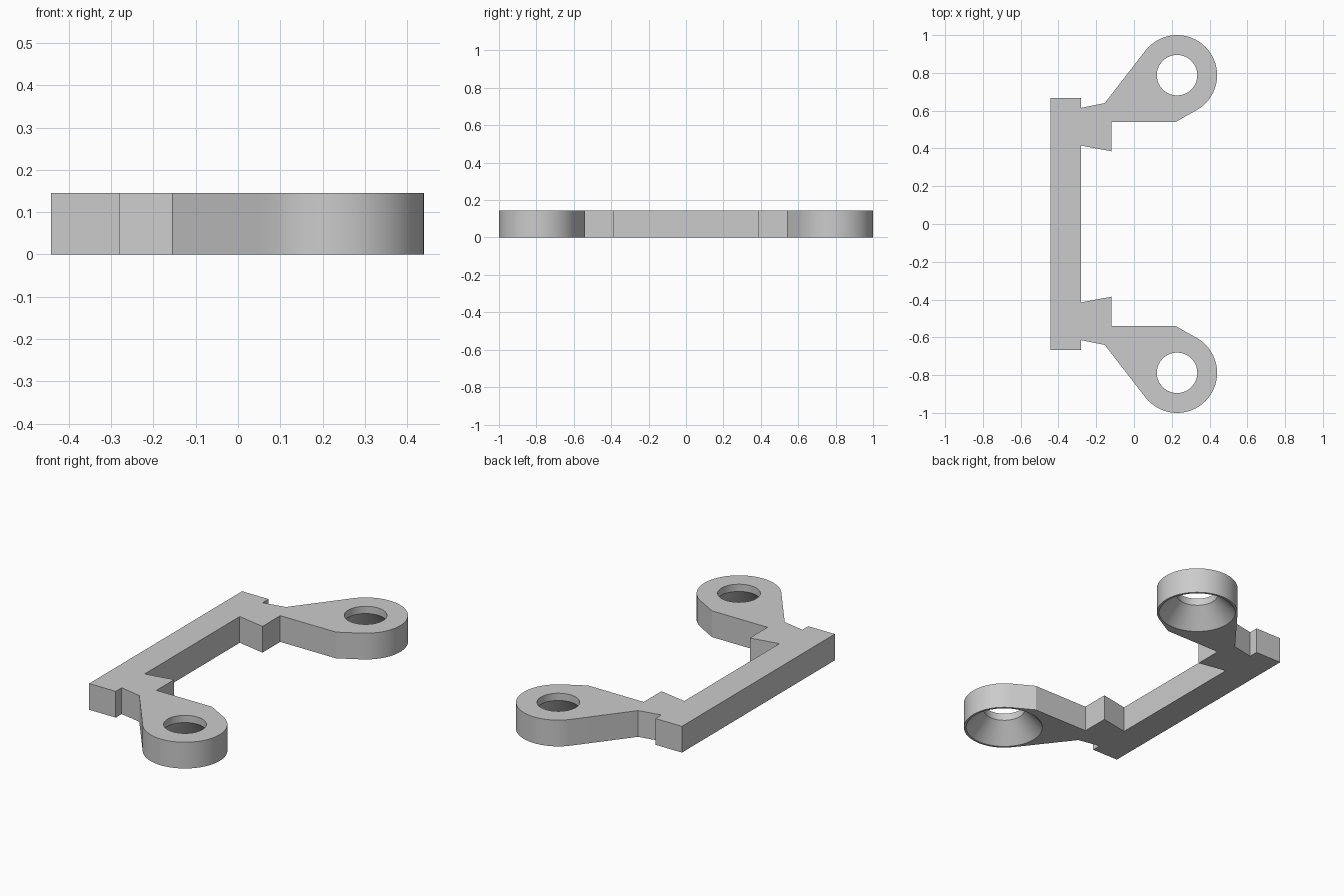
import bpy, bmesh, math
from mathutils import Vector

cube = bpy.data.objects.get("Cube")
if cube:
    bpy.data.objects.remove(cube, do_unlink=True)

HEIGHT = 0.145
EYE = Vector((0.228, 0.788))      # centre of a mounting ring
RING_R, HOLE_R, SINK_R = 0.212, 0.107, 0.2

grey = bpy.data.materials.new("plain grey")
grey.use_nodes = True
grey.diffuse_color = (0.6, 0.6, 0.6, 1)
grey.node_tree.nodes["Principled BSDF"].inputs["Base Color"].default_value = (0.6, 0.6, 0.6, 1)


def make_object(name, bm):
    bmesh.ops.recalc_face_normals(bm, faces=bm.faces)
    mesh = bpy.data.meshes.new(name)
    bm.to_mesh(mesh)
    bm.free()
    mesh.materials.append(grey)
    obj = bpy.data.objects.new(name, mesh)
    bpy.context.collection.objects.link(obj)
    return obj


def tangent_angle(point, side):
    """Angle on the ring where a line from point touches it."""
    d = point - EYE
    return math.atan2(d.y, d.x) + side * math.acos(RING_R / d.length)


# Half outline: inner side of the clip, around the ring, then the outer side
inner = [Vector(p) for p in ((-0.28, 0.415), (-0.12, 0.385), (-0.12, 0.54), (0.22, 0.54))]
outer = [Vector(p) for p in ((-0.155, 0.64), (-0.28, 0.615), (-0.28, 0.667), (-0.442, 0.667))]
start = tangent_angle(inner[-1], 1)
end = tangent_angle(outer[0], -1)
sweep = (end - start) % math.tau
STEPS = 48
arc = [EYE + RING_R * Vector((math.cos(a), math.sin(a)))
       for a in (start + sweep * i / STEPS for i in range(STEPS + 1))]
half = inner + arc + outer
outline = half + [Vector((p.x, -p.y)) for p in reversed(half)]

# Bracket: bar, clips and ring arms as one solid plate
bm = bmesh.new()
face = bm.faces.new([bm.verts.new((p.x, p.y, 0)) for p in outline])
top = bmesh.ops.extrude_face_region(bm, geom=[face])["geom"]
bmesh.ops.translate(bm, vec=(0, 0, HEIGHT),
                    verts=[g for g in top if isinstance(g, bmesh.types.BMVert)])
bracket = make_object("bracket", bm)


# Countersunk hole: straight at the top, flaring towards the underside
def hole_cutter(side):
    bm = bmesh.new()
    slope = (SINK_R - HOLE_R) / 0.105
    rings = ((SINK_R + 0.005 * slope, -0.005), (HOLE_R, 0.105), (HOLE_R, HEIGHT + 0.02))
    loops = []
    for r, z in rings:
        loops.append([bm.verts.new((EYE.x + r * math.cos(math.tau * i / 64),
                                    side * EYE.y + r * math.sin(math.tau * i / 64), z))
                      for i in range(64)])
    for low, high in zip(loops, loops[1:]):
        for i in range(64):
            j = (i + 1) % 64
            bm.faces.new((low[i], low[j], high[j], high[i]))
    bm.faces.new(loops[0])
    bm.faces.new(loops[-1])
    cutter = make_object("hole_cutter", bm)
    cutter.hide_render = True
    return cutter


cutters = [hole_cutter(side) for side in (1, -1)]
for cutter in cutters:
    cut = bracket.modifiers.new("hole", 'BOOLEAN')
    cut.operation = 'DIFFERENCE'
    cut.solver = 'EXACT'
    cut.object = cutter

# Apply the cuts and drop the cutters
bpy.context.view_layer.update()
evaluated = bracket.evaluated_get(bpy.context.evaluated_depsgraph_get())
cut_mesh = bpy.data.meshes.new_from_object(evaluated)
bracket.modifiers.clear()
bracket.data = cut_mesh
for cutter in cutters:
    bpy.data.objects.remove(cutter, do_unlink=True)

# Smooth rings and holes with crisp edges
bpy.ops.object.select_all(action='DESELECT')
bracket.select_set(True)
bpy.context.view_layer.objects.active = bracket
bpy.ops.object.shade_smooth_by_angle(angle=math.radians(20))
